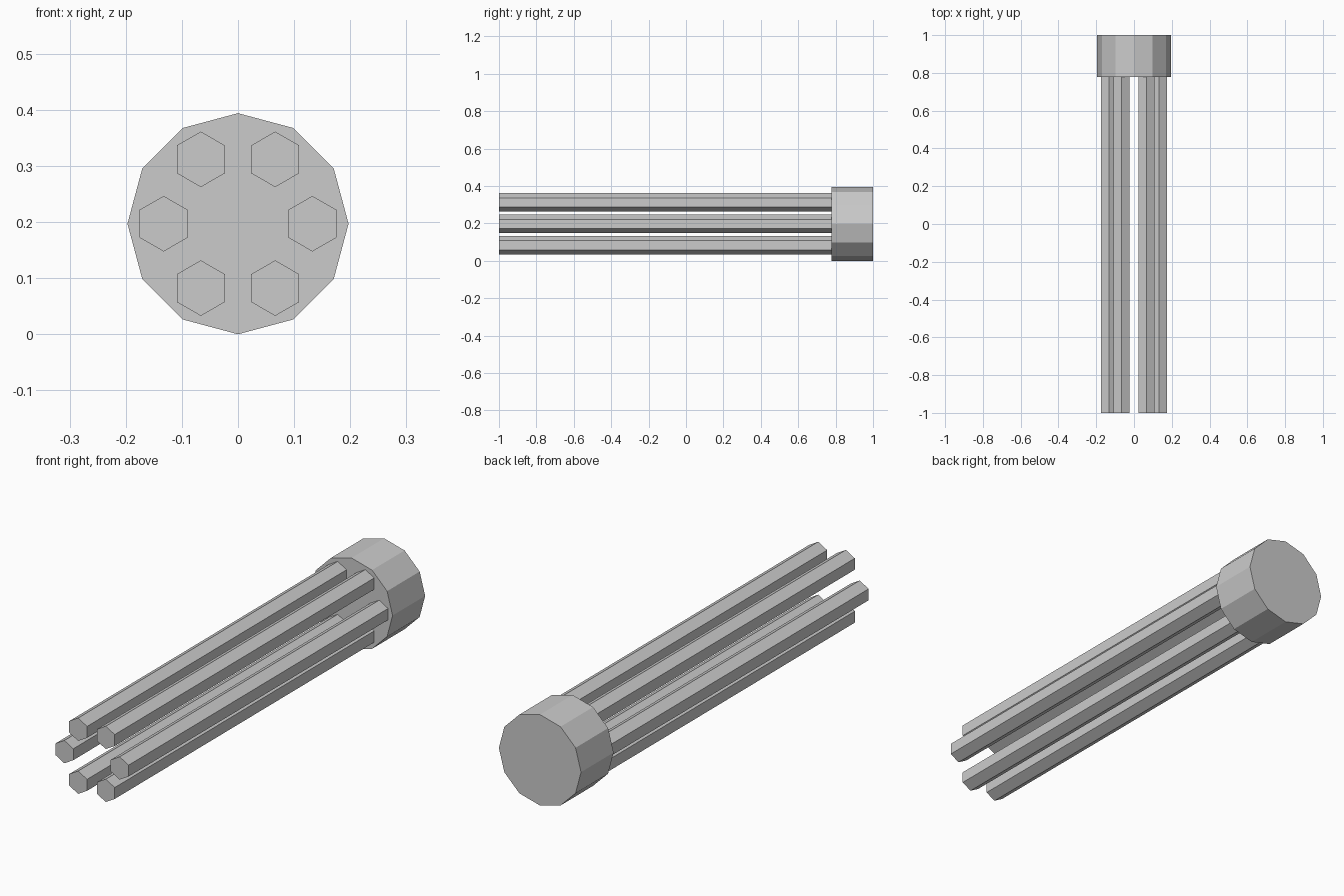
import bpy, math

if "Cube" in bpy.data.objects:
    bpy.data.objects.remove(bpy.data.objects["Cube"])

AXIS_Z = 0.197          # height of the central axis
HUB_FRONT = 0.777       # where the barrels meet the hub


def prism(name, sides, radius, x, z, y0, y1):
    """Flat-faced prism lying along y, with a corner pointing up."""
    bpy.ops.mesh.primitive_cylinder_add(
        vertices=sides, radius=radius, depth=y1 - y0,
        location=(x, (y0 + y1) / 2, z), rotation=(math.pi / 2, 0, 0))
    obj = bpy.context.object
    obj.name = name
    bpy.ops.object.transform_apply(location=False, rotation=True, scale=True)
    return obj


# Rear hub
prism("rear_hub", 12, 0.197, 0, AXIS_Z, HUB_FRONT, 1.0)

# Ring of six hexagonal barrels
for i in range(6):
    a = i * math.pi / 3
    prism(f"barrel_{i + 1}", 6, 0.0495,
          0.1325 * math.cos(a), AXIS_Z + 0.1325 * math.sin(a), -1.0, HUB_FRONT)
